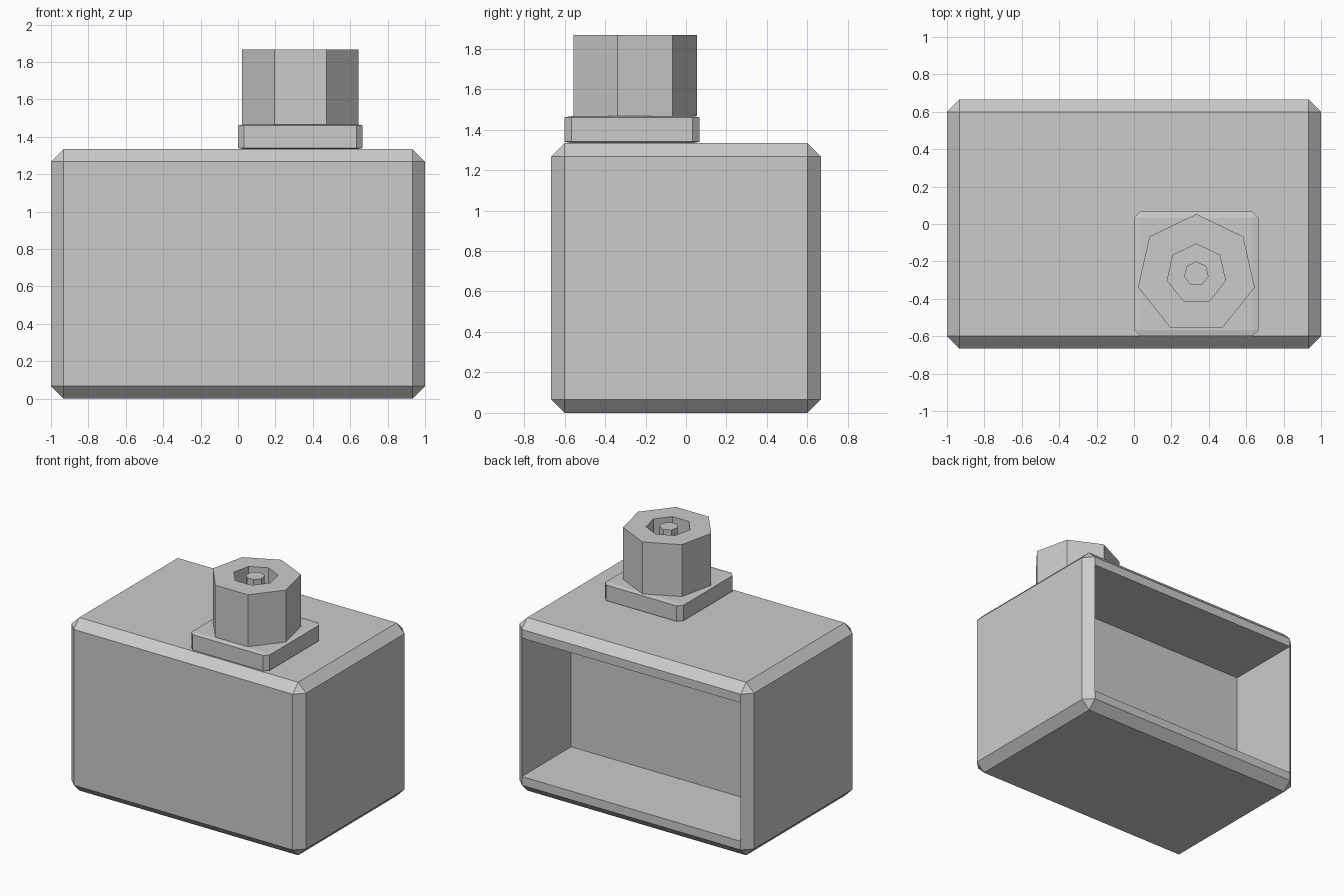
import bpy, bmesh, math
from mathutils import Matrix, Vector

cube = bpy.data.objects.get("Cube")
if cube:
    bpy.data.objects.remove(cube, do_unlink=True)

U = 1 / 15            # chamfer width and wall thickness
GREY = 0.6
CAP_X, CAP_Y = 5 * U, -4 * U

grey = bpy.data.materials.new("plain grey")
grey.use_nodes = True
colour = (GREY, GREY, GREY, 1)
grey.diffuse_color = colour
grey.node_tree.nodes["Principled BSDF"].inputs["Base Color"].default_value = colour


def add_object(name, bm):
    bmesh.ops.recalc_face_normals(bm, faces=bm.faces)
    mesh = bpy.data.meshes.new(name)
    bm.to_mesh(mesh)
    bm.free()
    mesh.materials.append(grey)
    obj = bpy.data.objects.new(name, mesh)
    bpy.context.collection.objects.link(obj)
    return obj


def box(name, size, centre, chamfer=0):
    """Box chamfered in unit space, so the chamfer scales with each side."""
    bm = bmesh.new()
    bmesh.ops.create_cube(bm, size=2)
    if chamfer:
        bmesh.ops.bevel(bm, geom=bm.edges[:], offset=chamfer, segments=1,
                        affect='EDGES')
    half = Vector(size) / 2
    bmesh.ops.transform(bm, verts=bm.verts,
                        matrix=Matrix.Translation(centre) @ Matrix.Diagonal(half).to_4x4())
    return add_object(name, bm)


# Main case: evenly chamfered block
bm = bmesh.new()
bmesh.ops.create_cube(bm, size=1)
bmesh.ops.scale(bm, vec=(2, 20 * U, 20 * U), verts=bm.verts)
bmesh.ops.bevel(bm, geom=bm.edges[:], offset=U, segments=1, affect='EDGES')
bmesh.ops.translate(bm, vec=(0, 0, 10 * U), verts=bm.verts)
case = add_object("case", bm)

# Cavity open at the back, reaching sideways to the corner chamfers
cutter = box("cavity_cutter", (1.864, 1.2, 16 * U), (0, U + 0.6, 10 * U))
cutter.hide_render = True
cutter.hide_set(True)
cut = case.modifiers.new("cavity", 'BOOLEAN')
cut.operation = 'DIFFERENCE'
cut.solver = 'EXACT'
cut.object = cutter
bpy.context.view_layer.objects.active = case
bpy.ops.object.modifier_apply(modifier=cut.name)
bpy.data.objects.remove(cutter, do_unlink=True)

# Square plate under the cap
box("neck_plate", (10 * U, 10 * U, 2 * U), (CAP_X, CAP_Y, 21 * U), chamfer=0.1)

# Seven-sided cap: rings of (radius, height), with a recess and a centre post
SIDES = 7
TOP, BASE, FLOOR = 28 * U, 22 * U, 25 * U
profile = [(0.32, BASE), (0.32, TOP), (0.16, TOP), (0.16, FLOOR),
           (U, FLOOR), (U, TOP)]
bm = bmesh.new()
rings = []
for radius, z in profile:
    angles = [math.pi / 2 + math.tau * i / SIDES for i in range(SIDES)]
    rings.append([bm.verts.new((CAP_X + radius * math.cos(a),
                                CAP_Y + radius * math.sin(a), z)) for a in angles])
for low, high in zip(rings, rings[1:]):
    for i in range(SIDES):
        j = (i + 1) % SIDES
        bm.faces.new((low[i], low[j], high[j], high[i]))
bm.faces.new(rings[0])
bm.faces.new(rings[-1])
add_object("cap", bm)
